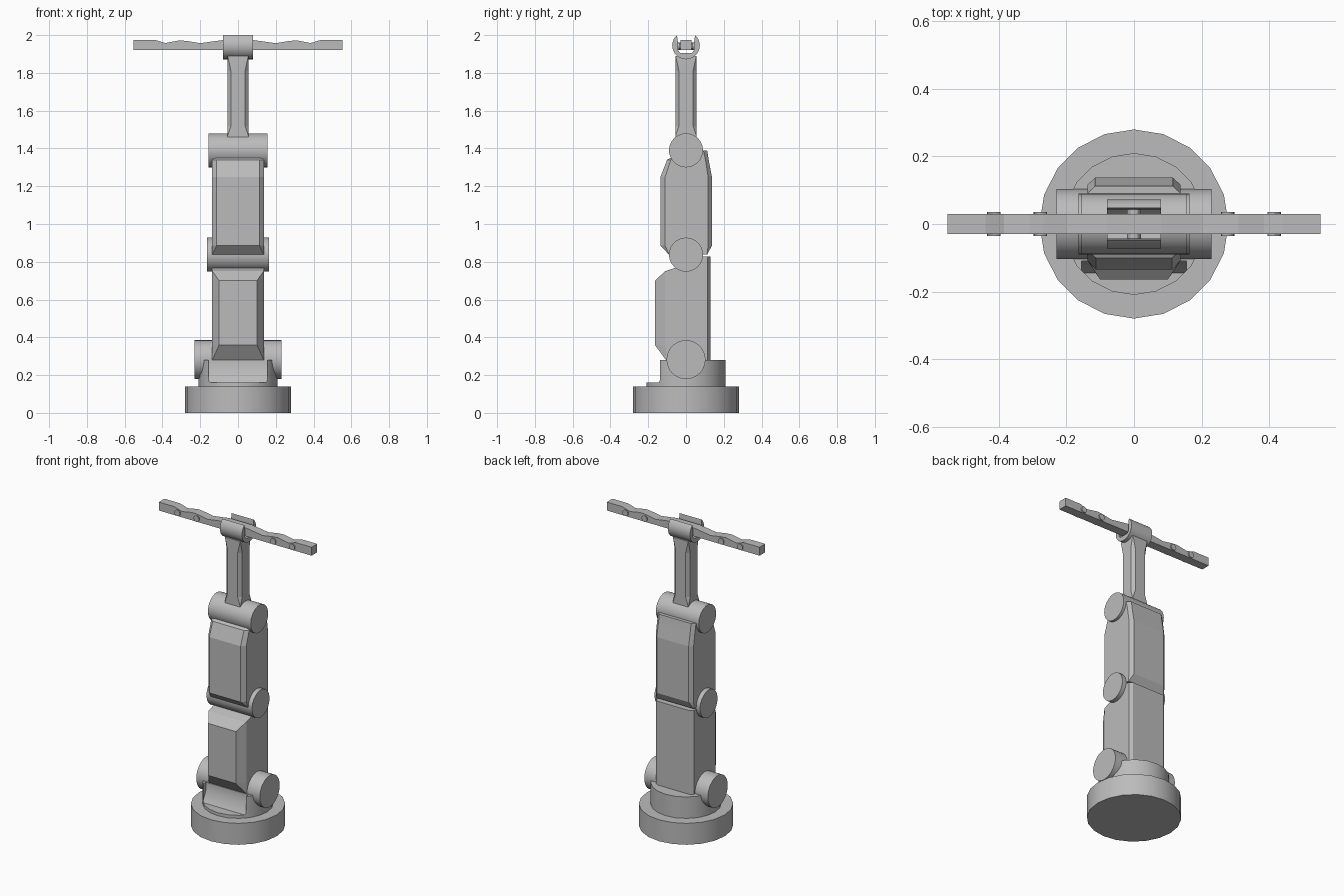
import bpy, bmesh, math

if "Cube" in bpy.data.objects:
    bpy.data.objects.remove(bpy.data.objects["Cube"])

grey = bpy.data.materials.new("grey")
grey.diffuse_color = (0.5, 0.5, 0.5, 1)
grey.use_nodes = True
grey.node_tree.nodes["Principled BSDF"].inputs["Base Color"].default_value = grey.diffuse_color


def loft(name, rings, smooth=False):
    """Skin a list of equal-length point rings and cap both ends."""
    bm = bmesh.new()
    vs = [[bm.verts.new(p) for p in r] for r in rings]
    n = len(rings[0])
    for a, b in zip(vs, vs[1:]):
        for i in range(n):
            j = (i + 1) % n
            bm.faces.new((a[i], a[j], b[j], b[i]))
    bm.faces.new(vs[0])
    bm.faces.new(vs[-1])
    bmesh.ops.recalc_face_normals(bm, faces=bm.faces)
    me = bpy.data.meshes.new(name)
    bm.to_mesh(me)
    bm.free()
    ob = bpy.data.objects.new(name, me)
    bpy.context.collection.objects.link(ob)
    me.materials.append(grey)
    if smooth:
        shade(ob)
    return ob


def shade(ob):
    bpy.ops.object.select_all(action='DESELECT')
    ob.select_set(True)
    bpy.context.view_layer.objects.active = ob
    bpy.ops.object.shade_smooth_by_angle(angle=math.radians(30))


def circle(r, n):
    return [(r * math.cos(2 * math.pi * i / n), r * math.sin(2 * math.pi * i / n)) for i in range(n)]


def disc(name, r, z0, z1, smooth=True):
    return loft(name, [[(x, y, z) for x, y in circle(r, 20)] for z in (z0, z1)], smooth)


def prism_x(name, prof, half, smooth=False):
    return loft(name, [[(x, y, z) for y, z in prof] for x in (-half, half)], smooth)


def joint(name, r, z, half):
    return prism_x(name, [(y, z + h) for y, h in circle(r, 32)], half, True)


# base and notched turret
disc("base", 0.28, 0, 0.14)
turret = disc("turret", 0.21, 0.13, 0.28, False)
cutter = prism_x("notch_cutter", [(-0.3, 0.16), (-0.145, 0.16), (-0.11, 0.225),
                                  (-0.11, 0.35), (-0.3, 0.35)], 0.155)
cutter.hide_render = True
bpy.context.view_layer.objects.active = turret
mod = turret.modifiers.new("notch", 'BOOLEAN')
mod.operation = 'DIFFERENCE'
mod.object = cutter
bpy.ops.object.modifier_apply(modifier="notch")
bpy.data.objects.remove(cutter)
shade(turret)

# pivots
joint("shoulder_joint", 0.103, 0.282, 0.23)
joint("elbow_joint", 0.09, 0.838, 0.165)
joint("forearm_joint", 0.09, 1.39, 0.155)


# arm sections: z, front base y, front y, front half width, back base y, back y, back half width
def arm(name, sections, w=0.137):
    rings = []
    for z, fb, f, wf, bb, b, wb in sections:
        rings.append([(-w, fb, z), (-wf, f, z), (wf, f, z), (w, fb, z),
                      (w, bb, z), (wb, b, z), (-wb, b, z), (-w, bb, z)])
    return loft(name, rings)


arm("lower_arm", [
    (0.20, -0.08, -0.081, 0.136, 0.09, 0.10, 0.115),
    (0.28, -0.105, -0.106, 0.136, 0.115, 0.13, 0.115),
    (0.36, -0.11, -0.165, 0.10, 0.115, 0.13, 0.115),
    (0.70, -0.11, -0.165, 0.10, 0.115, 0.13, 0.115),
    (0.75, -0.109, -0.11, 0.136, 0.115, 0.13, 0.115),
    (0.77, -0.05, -0.051, 0.136, 0.115, 0.13, 0.115),
    (0.828, 0.05, 0.049, 0.136, 0.115, 0.13, 0.115)])
arm("upper_arm", [
    (0.838, -0.089, -0.09, 0.136, 0.111, 0.112, 0.136),
    (0.885, -0.11, -0.135, 0.113, 0.117, 0.137, 0.115),
    (1.25, -0.11, -0.135, 0.113, 0.117, 0.137, 0.115),
    (1.34, -0.08, -0.10, 0.113, 0.103, 0.12, 0.115),
    (1.39, 0.0, -0.005, 0.113, 0.092, 0.112, 0.115)])

# slim forearm with long corner chamfers
rings = []
for z, c in ((1.40, 0.001), (1.465, 0.001), (1.52, 0.019), (1.81, 0.019), (1.89, 0.001)):
    a, b = 0.056, 0.056 - c
    rings.append([(x, y, z) for x, y in ((-b, -a), (b, -a), (a, -b), (a, b),
                                         (b, a), (-b, a), (-a, b), (-a, -b))])
loft("forearm", rings)

# slotted wrist clamp
r, zc, gap = 0.073, 1.945, 0.048
t0 = math.acos(gap / r)
n = 24
prof = []
for i in range(n + 1):
    t = t0 - i * (math.pi + 2 * t0) / n
    prof.append((r * math.cos(t), zc + r * math.sin(t)))
prof += [(-0.043, 1.965), (-0.043, 1.92), (-0.03, 1.905), (0.03, 1.905), (0.043, 1.92), (0.043, 1.965)]
prism_x("wrist_clamp", prof, 0.08, True)

# gripper bar with dipped top edge
half = [(0.08, 1.974), (0.2, 1.957), (0.27, 1.969), (0.31, 1.972), (0.385, 1.958), (0.44, 1.975), (0.553, 1.975)]
prof = [(-0.553, 1.92)] + [(-x, z) for x, z in reversed(half)] + half + [(0.553, 1.92)]
loft("gripper_bar", [[(x, y, z) for x, z in prof] for y in (-0.029, 0.029)])

# hinge pins
for i, px in enumerate((-0.415, -0.277, 0, 0.277, 0.415)):
    w = 0.036 if px else 0.044
    loft(f"hinge_pin_{i}", [[(px + x, y, 1.942 + z) for x, z in circle(0.02, 12)] for y in (-w, w)], True)
